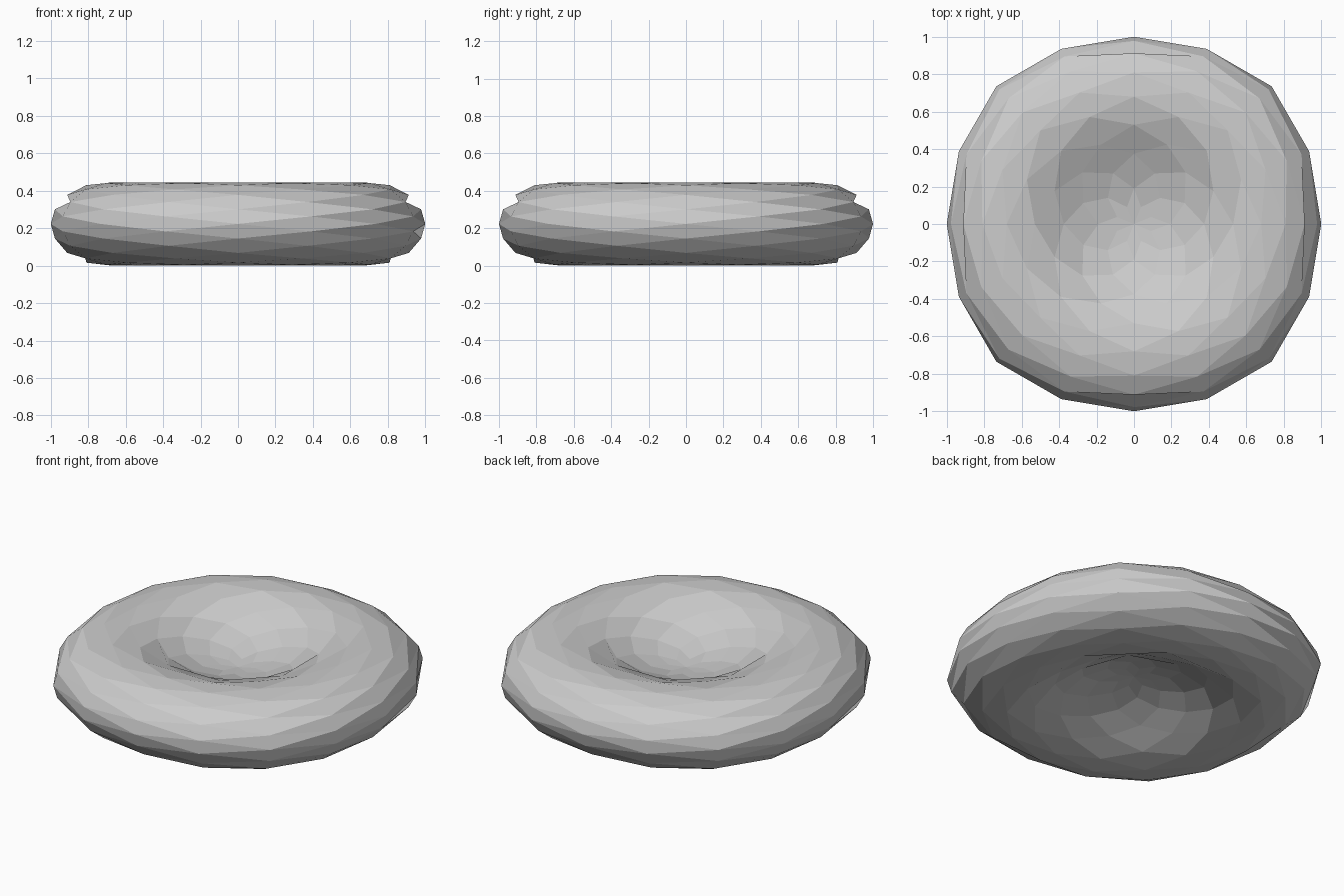
import bpy, bmesh
from math import cos, sin, pi

if "Cube" in bpy.data.objects:
    bpy.data.objects.remove(bpy.data.objects["Cube"])

SIDES, CENTRE_Z = 8, 0.223
# Profile from rim to centre: radius, half thickness
PROFILE = [(1, 0), (0.993, 0.04), (0.978, 0.078), (0.95, 0.117), (0.912, 0.155),
           (0.865, 0.184), (0.81, 0.207), (0.745, 0.218), (0.68, 0.222),
           (0.607, 0.216), (0.53, 0.194), (0.45, 0.157), (0.375, 0.118),
           (0.287, 0.08), (0.19, 0.05), (0.096, 0.034), (0, 0.03)]
ROWS = len(PROFILE) - 1

bm = bmesh.new()

# Rows of eight points, every other row turned by half a step
rows = {}
for i in range(-ROWS, ROWS + 1):
    r, t = PROFILE[abs(i)]
    z = CENTRE_Z + (t if i >= 0 else -t)
    if abs(i) == ROWS:
        rows[i] = [bm.verts.new((0, 0, z))] * SIDES
        continue
    rows[i] = []
    for j in range(SIDES):
        a = (j + (i % 2) * 0.5) * 2 * pi / SIDES
        ra = r * (1 + 0.04 * sin(2 * a) ** 2)   # slightly fuller diagonals
        rows[i].append(bm.verts.new((ra * cos(a), ra * sin(a), z)))

# Four-sided diamond facets spanning three rows
for i in range(-ROWS, ROWS - 1):
    for j in range(SIDES):
        a = j if i % 2 else j - 1
        left, right = rows[i + 1][a], rows[i + 1][(a + 1) % SIDES]
        low, high = rows[i][j], rows[i + 2][j]
        # first corner decides which way the facet folds
        if i % 4 < 2:
            bm.faces.new((low, right, high, left))
        else:
            bm.faces.new((right, high, left, low))

bmesh.ops.recalc_face_normals(bm, faces=bm.faces)
mesh = bpy.data.meshes.new("dimpled_disc")
bm.to_mesh(mesh)
bm.free()
bpy.context.collection.objects.link(bpy.data.objects.new("dimpled_disc", mesh))
